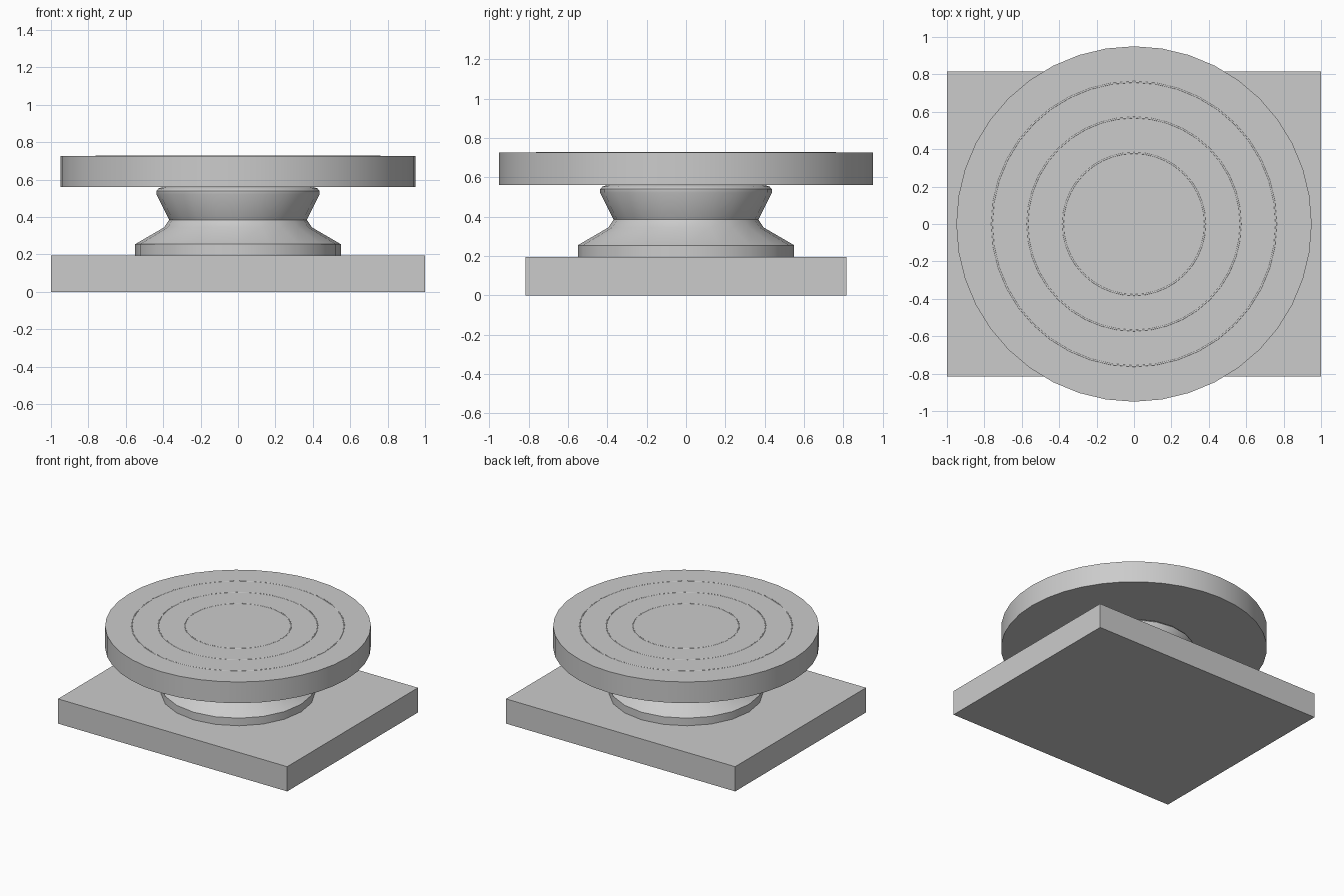
import bpy, math

if "Cube" in bpy.data.objects:
    bpy.data.objects.remove(bpy.data.objects["Cube"])

TOP = 0.727


def finish(name, angle=30):
    obj = bpy.context.object
    obj.name = name
    bpy.ops.object.shade_smooth_by_angle(angle=math.radians(angle))
    return obj


def lathe(name, profile, sides):
    n = len(profile)
    verts = [(r * math.cos(2 * math.pi * i / sides), r * math.sin(2 * math.pi * i / sides), z)
             for i in range(sides) for r, z in profile]
    faces = [(i * n + j, (i + 1) % sides * n + j, (i + 1) % sides * n + j + 1, i * n + j + 1)
             for i in range(sides) for j in range(n - 1)]
    faces.append([i * n for i in reversed(range(sides))])
    faces.append([i * n + n - 1 for i in range(sides)])
    mesh = bpy.data.meshes.new(name)
    mesh.from_pydata(verts, [], faces)
    obj = bpy.data.objects.new(name, mesh)
    bpy.context.collection.objects.link(obj)
    bpy.ops.object.select_all(action='DESELECT')
    bpy.context.view_layer.objects.active = obj
    obj.select_set(True)
    return finish(name)


# Rectangular base slab
bpy.ops.mesh.primitive_cube_add(size=1, location=(0, 0, 0.0975))
base = bpy.context.object
base.name = "base_slab"
base.scale = (2.0, 1.63, 0.195)
bpy.ops.object.transform_apply(location=False, rotation=False, scale=True)

# Waisted pedestal
lathe("pedestal", [(0.55, 0.19), (0.55, 0.255), (0.395, 0.345), (0.368, 0.385),
                   (0.437, 0.523), (0.437, 0.54), (0.425, 0.553), (0.40, 0.562)], 20)

# Turntable disc
lathe("turntable_disc", [(0.95, 0.56), (0.95, TOP)], 40)

# Fine centring rings, almost flush with the disc
for i, radius in enumerate((0.38, 0.57, 0.76)):
    bpy.ops.mesh.primitive_torus_add(major_radius=radius, minor_radius=0.005, major_segments=40,
                                     minor_segments=8, location=(0, 0, TOP - 0.003))
    finish(f"centring_ring_{i + 1}", 60)
